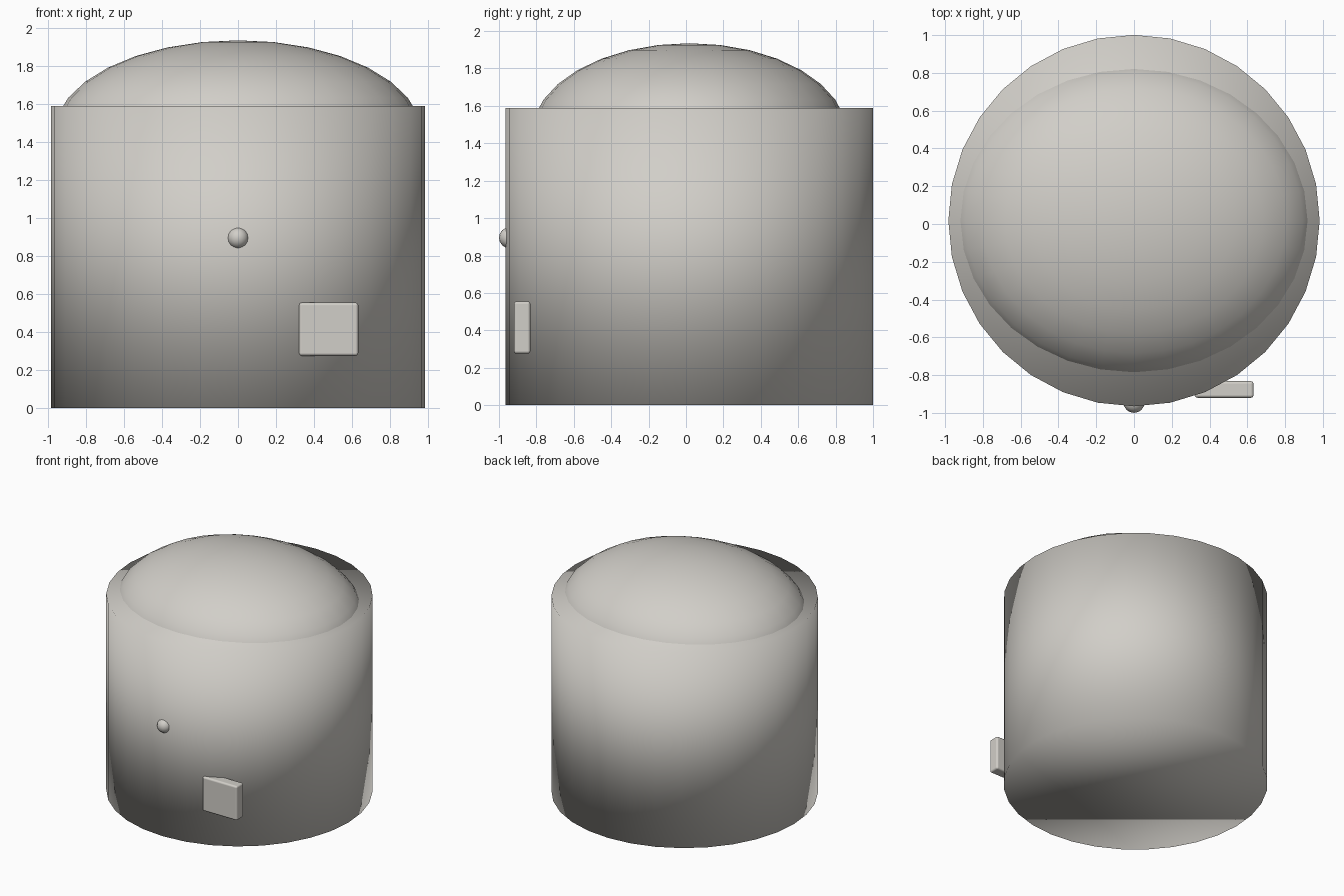
import bpy

cube = bpy.data.objects.get("Cube")
if cube:
    bpy.data.objects.remove(cube, do_unlink=True)

# One warm grey for every part
grey = bpy.data.materials.new("warm_grey")
grey.use_nodes = True
colour = (0.64, 0.62, 0.58, 1)
grey.diffuse_color = colour
grey.node_tree.nodes["Principled BSDF"].inputs["Base Color"].default_value = colour

CENTRE_Y = 0.018
BODY_HEIGHT = 1.59


def finish(name, scale=(1, 1, 1)):
    """Name the new part, apply its scale, colour it and shade it smooth."""
    part = bpy.context.object
    part.name = name
    part.scale = scale
    bpy.ops.object.transform_apply(location=False, rotation=False, scale=True)
    part.data.materials.append(grey)
    bpy.ops.object.shade_smooth()
    return part


# Drum body, smooth right across its rims
bpy.ops.mesh.primitive_cylinder_add(vertices=32, radius=0.983, depth=BODY_HEIGHT,
                                    location=(0, CENTRE_Y, BODY_HEIGHT / 2))
finish("body")

# Oval domed lid, sunk into the body
bpy.ops.mesh.primitive_uv_sphere_add(segments=32, ring_count=16, radius=1,
                                     location=(0, CENTRE_Y, 1.445))
finish("domed_lid", (0.967, 0.845, 0.49))

# Round knob on the front
bpy.ops.mesh.primitive_uv_sphere_add(segments=16, ring_count=8, radius=0.056,
                                     location=(0, -0.944, 0.895))
finish("front_knob")

# Rounded plate low on the front left
bpy.ops.mesh.primitive_cube_add(size=1, location=(0.477, -0.876, 0.415))
plate = finish("front_plate", (0.312, 0.088, 0.28))
bevel = plate.modifiers.new("rounded_edges", "BEVEL")
bevel.width = 0.015
bevel.segments = 3
bevel.harden_normals = True
